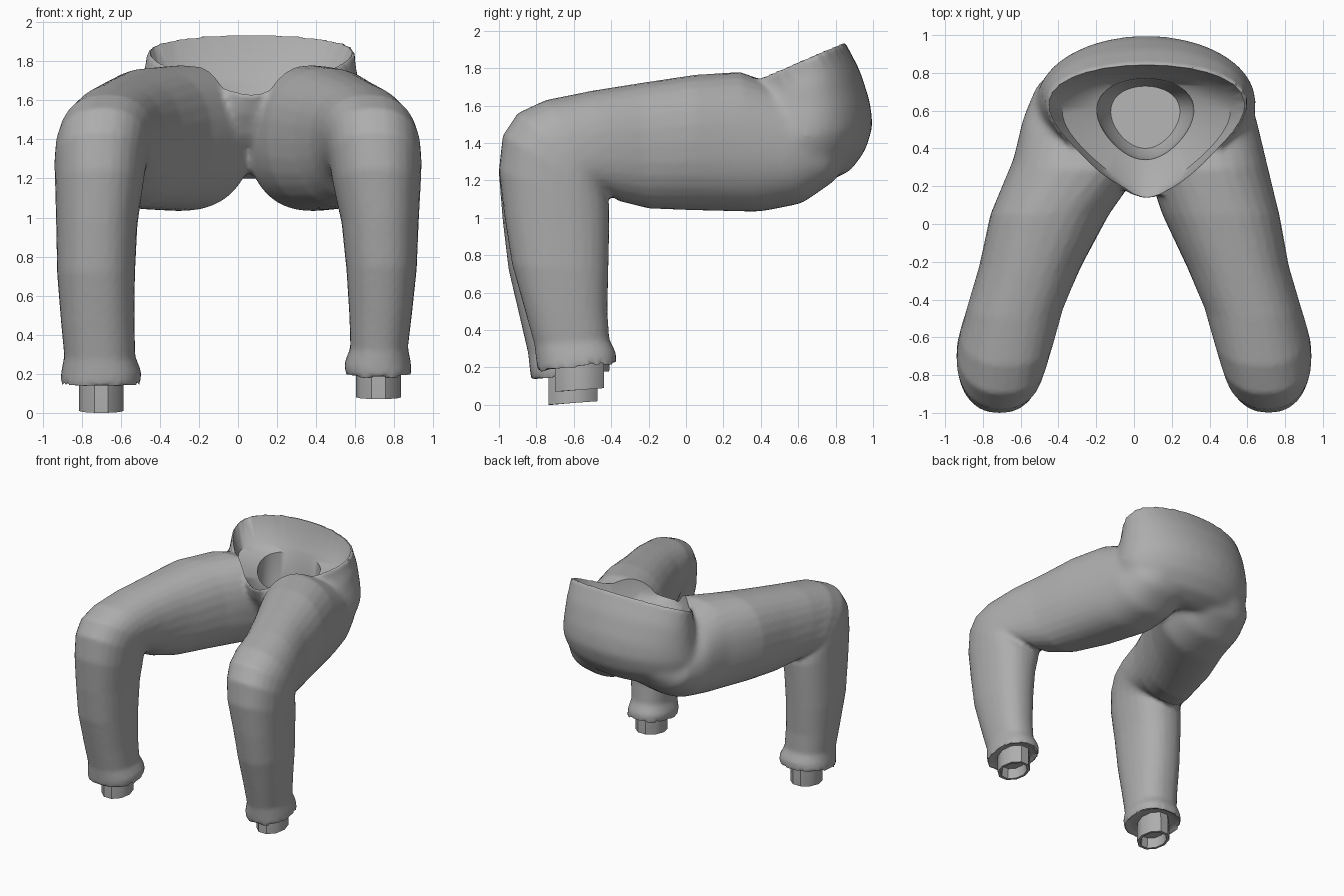
import bpy, bmesh, math
from mathutils import Vector

if "Cube" in bpy.data.objects:
    bpy.data.objects.remove(bpy.data.objects["Cube"], do_unlink=True)

cloth = bpy.data.materials.new("grey cloth")
cloth.use_nodes = True
GREY = (0.42, 0.42, 0.42, 1)
cloth.diffuse_color = GREY
cloth.node_tree.nodes["Principled BSDF"].inputs["Base Color"].default_value = GREY


def loft(name, sections, sides=28, power=1.0):
    """Skin closed rings: (front y, z, back y, z, least x, greatest x, front taper)."""
    bm = bmesh.new()
    rings = []
    for fy, fz, by, bz, x0, x1, taper in sections:
        front, back = Vector((0, fy, fz)), Vector((0, by, bz))
        mid, half = (front + back) / 2, (back - front) / 2
        ring = []
        for i in range(sides):
            a = math.tau * i / sides
            c, s = (math.copysign(abs(v) ** power, v) for v in (math.cos(a), math.sin(a)))
            x = (x0 + x1) / 2 + (x1 - x0) / 2 * c * (1 + taper * s)
            ring.append(bm.verts.new(mid + half * s + Vector((x, 0, 0))))
        rings.append(ring)
    for r, q in zip(rings, rings[1:]):
        for i in range(sides):
            j = (i + 1) % sides
            bm.faces.new((r[i], r[j], q[j], q[i]))
    bm.faces.new(rings[0])
    bm.faces.new(rings[-1])
    bmesh.ops.recalc_face_normals(bm, faces=bm.faces)
    mesh = bpy.data.meshes.new(name)
    bm.to_mesh(mesh)
    bm.free()
    mesh.materials.append(cloth)
    obj = bpy.data.objects.new(name, mesh)
    bpy.context.collection.objects.link(obj)
    return obj


def apply(obj, kind, **settings):
    """Add one modifier and bake it into the mesh."""
    mod = obj.modifiers.new(kind, kind)
    for key, value in settings.items():
        setattr(mod, key, value)
    graph = bpy.context.evaluated_depsgraph_get()
    result = bpy.data.meshes.new_from_object(obj.evaluated_get(graph))
    obj.modifiers.clear()
    obj.data = result


def combine(obj, other, operation):
    apply(obj, "BOOLEAN", object=other, operation=operation, solver="EXACT")
    bpy.data.objects.remove(other, do_unlink=True)


def smooth(obj, degrees):
    bpy.ops.object.select_all(action="DESELECT")
    obj.select_set(True)
    bpy.context.view_layer.objects.active = obj
    bpy.ops.object.shade_smooth_by_angle(angle=math.radians(degrees))


# Trouser leg from the buttock, over the knee, down to the flared hem
LEG = [
    (.74, 1.44, .88, 1.33, .17, .46),
    (.64, 1.55, .80, 1.20, .08, .58),
    (.48, 1.71, .62, 1.075, .05, .65),
    (.29, 1.78, .39, 1.03, .05, .70),
    (.05, 1.765, .05, 1.04, .15, .77),
    (-.25, 1.72, -.20, 1.05, .28, .82),
    (-.50, 1.68, -.36, 1.09, .37, .88),
    (-.75, 1.63, -.42, 1.13, .42, .92),
    (-.90, 1.56, -.43, 1.14, .45, .935),
    (-.98, 1.44, -.42, 1.12, .47, .94),
    (-1.0, 1.25, -.41, 1.07, .49, .935),
    (-.97, 1.0, -.41, .95, .53, .925),
    (-.93, .75, -.415, .72, .555, .915),
    (-.86, .50, -.42, .50, .57, .89),
    (-.81, .32, -.41, .35, .575, .87),
    (-.80, .23, -.375, .28, .545, .885),
    (-.79, .17, -.37, .215, .55, .89),
    (-.75, .20, -.41, .24, .58, .86),
]


def leg(name, right):
    rows = []
    for fy, fz, by, bz, x0, x1 in LEG:
        if right:
            k = min(1, max(0, 1.3 - fz))       # how far down the shin
            h = min(1, max(0, by * 3))         # how near the crotch
            dy, dz = -.035 * k, -.045 * k
            x0, x1 = -x1 - .02 * k + .06 * h, -x0 + .05 * k + .12 * h
            rows.append((fy + dy, fz + dz, by + dy, bz + dz, x0, x1, 0))
        else:
            rows.append((fy, fz, by, bz, x0, x1, 0))
    return loft(name, rows, power=.87)


# Seat, from the sloping waist rim down to the crotch
trousers = loft("trousers", [
    (.13, 1.63, .85, 1.94, -.40, .535, .6),
    (.17, 1.53, .93, 1.79, -.47, .60, .3),
    (.24, 1.42, .985, 1.62, -.51, .64, .08),
    (.28, 1.39, 1.0, 1.49, -.52, .65, 0),
    (.32, 1.36, .96, 1.36, -.50, .62, 0),
    (.36, 1.33, .88, 1.25, -.43, .55, 0),
    (.42, 1.30, .75, 1.19, -.28, .40, 0),
], sides=40)
combine(trousers, leg("left_leg", False), "UNION")
combine(trousers, leg("right_leg", True), "UNION")

# Blend the thighs into the seat, keeping the waist rim and hems crisp
apply(trousers, "REMESH", mode="VOXEL", voxel_size=.018)
blend = trousers.vertex_groups.new(name="blend")
for v in trousers.data.vertices:
    below_rim = 1.63 + .43 * (v.co.y - .13) - v.co.z
    weight = min(1, max(0, below_rim * 8 - .4)) * min(1, max(0, v.co.y * 3))
    blend.add([v.index], weight, "REPLACE")
apply(trousers, "SMOOTH", factor=.5, iterations=30, vertex_group="blend")
apply(trousers, "SMOOTH", factor=.4, iterations=2)
trousers.vertex_groups.clear()

# Hollow waist with a deeper well in its floor
hollow = loft("waist_hollow", [
    (.09, 1.88, .80, 2.19, -.39, .525, .6),
    (.135, 1.632, .843, 1.937, -.39, .525, .6),
    (.18, 1.60, .79, 1.71, -.34, .47, .5),
    (.34, 1.56, .77, 1.68, -.19, .31, .25),
    (.36, 1.42, .76, 1.44, -.18, .30, .25),
    (.40, 1.35, .73, 1.30, -.12, .24, .2),
], sides=40)
combine(trousers, hollow, "DIFFERENCE")
trousers.data.materials.clear()
trousers.data.materials.append(cloth)
smooth(trousers, 50)

# Ankle cuffs, each a short tube with a recessed end
for name, x, y, z in (("left_cuff", .72, -.57, .07), ("right_cuff", -.7, -.605, 0)):
    rows = []
    for r, up in ((.105, .25), (.115, .12), (.115, 0), (.095, 0), (.085, .08)):
        rows.append((y - r * 1.2, z + up, y + r * 1.2, z + up + .02, x - r, x + r, 0))
    smooth(loft(name, rows, sides=10), 40)
